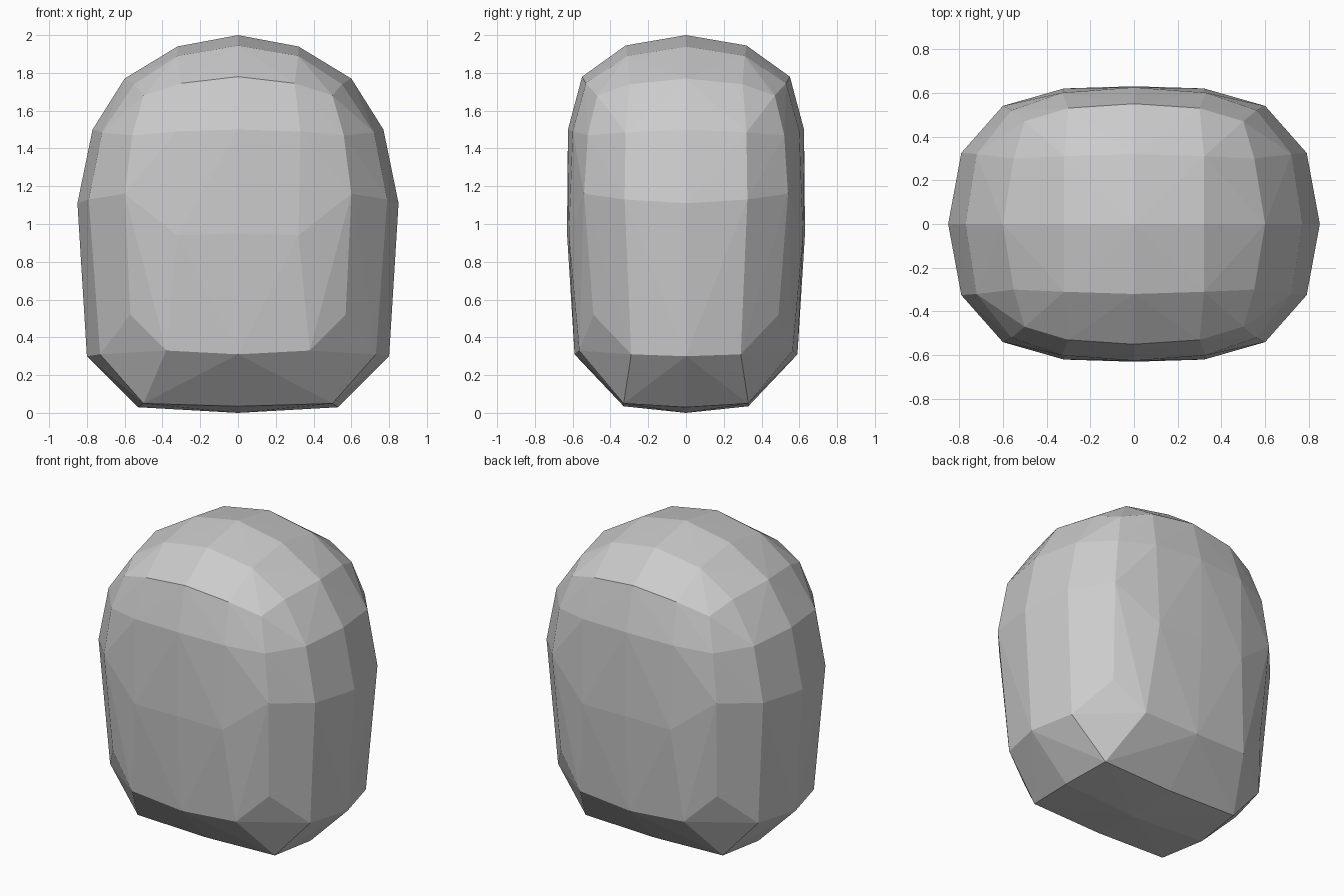
import bpy
import bmesh

default_cube = bpy.data.objects.get("Cube")
if default_cube:
    bpy.data.objects.remove(default_cube, do_unlink=True)


def make_material(name, colour):
    material = bpy.data.materials.new(name)
    material.use_nodes = True
    material.diffuse_color = colour
    material.node_tree.nodes["Principled BSDF"].inputs["Base Color"].default_value = colour
    return material


# One quarter of the rounded block, ring by ring: each ring runs from the side to the front
crown = [(0, 0, 2), (.32, 0, 1.94), (.32, .31, 1.89), (0, .32, 1.945)]
shoulder = [(.6, 0, 1.77), (.55, .3, 1.74), (.5, .47, 1.68), (.3, .53, 1.745), (0, .55, 1.78)]
upper_wall = [(.77, 0, 1.5), (.72, .32, 1.485), (.56, .52, 1.47), (.33, .6, 1.49), (0, .625, 1.5)]
middle_wall = [(.85, 0, 1.11), (.79, .325, 1.13), (.6, .54, 1.16), (.32, .62, .94), (0, .63, .95)]
lower_wall = [(.8, 0, .3), (.73, .29, .31), (.57, .49, .52), (.38, .565, .33), (0, .59, .31)]
base = [(.53, 0, .03), (.5, .33, .05), (0, .33, .035), (0, 0, 0)]
rings = [crown, shoulder, upper_wall, middle_wall, lower_wall, base]


def mirrored(point):
    """Return the point and its reflections across the x and y planes."""
    x, y, z = point
    return {(sx * x, sy * y, z) for sx in (1, -1) for sy in (1, -1)}


def build_block(name, rings, material):
    """Mirror the quarter rings and skin them as one faceted convex shell."""
    points = set()
    for ring in rings:
        for point in ring:
            points |= mirrored(point)

    bm = bmesh.new()
    for point in sorted(points):
        bm.verts.new(point)
    hull = bmesh.ops.convex_hull(bm, input=list(bm.verts))
    unused = [v for v in hull["geom_interior"] if isinstance(v, bmesh.types.BMVert)]
    bmesh.ops.delete(bm, geom=unused, context="VERTS")
    bmesh.ops.recalc_face_normals(bm, faces=list(bm.faces))

    mesh = bpy.data.meshes.new(name)
    bm.to_mesh(mesh)
    bm.free()
    mesh.materials.append(material)
    block = bpy.data.objects.new(name, mesh)
    bpy.context.collection.objects.link(block)
    return block


stone_grey = make_material("stone grey", (.6, .6, .6, 1))
build_block("rounded_block", rings, stone_grey)
